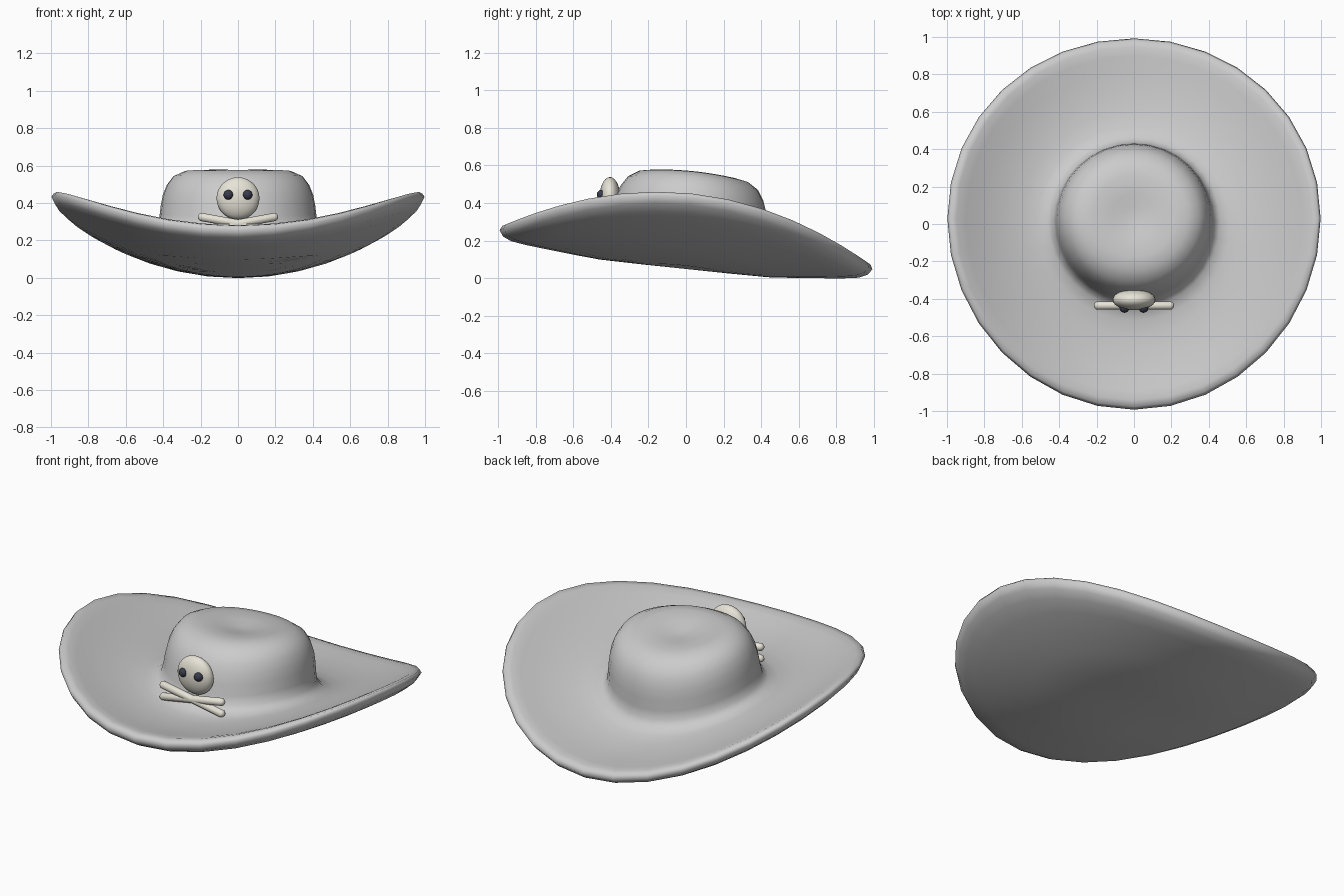
import bpy, bmesh, math
from mathutils import Vector

if "Cube" in bpy.data.objects:
    bpy.data.objects.remove(bpy.data.objects["Cube"])

TILT = 0.105      # front of the hat is raised
BEND = 0.285      # both sides of the brim curl up
SEGMENTS = 32


def material(name, colour):
    m = bpy.data.materials.new(name)
    m.diffuse_color = (*colour, 1)
    m.use_nodes = True
    m.node_tree.nodes["Principled BSDF"].inputs["Base Color"].default_value = m.diffuse_color
    return m


bone_mat = material("bone", (0.80, 0.77, 0.68))
eye_mat = material("dark_eye", (0.04, 0.045, 0.07))


def finish(bm, name, mat=None):
    bmesh.ops.recalc_face_normals(bm, faces=bm.faces)
    for f in bm.faces:
        f.smooth = True
    me = bpy.data.meshes.new(name)
    bm.to_mesh(me)
    bm.free()
    ob = bpy.data.objects.new(name, me)
    bpy.context.collection.objects.link(ob)
    if mat:
        me.materials.append(mat)
    return ob


def lathe(profile, segments):
    """Revolve (radius, height) points round z; zero radius makes a pole."""
    bm = bmesh.new()
    rings = []
    for r, z in profile:
        if r == 0:
            rings.append([bm.verts.new((0, 0, z))] * segments)
        else:
            rings.append([bm.verts.new((r * math.cos(2 * math.pi * i / segments),
                                        r * math.sin(2 * math.pi * i / segments), z))
                          for i in range(segments)])
    for a, b in zip(rings, rings[1:]):
        for i in range(segments):
            j = (i + 1) % segments
            bm.faces.new(list(dict.fromkeys((a[i], a[j], b[j], b[i]))))
    return bm


# Hat: closed underside, rounded rim, brim top and dimpled crown
profile = [(0, .05), (.25, .05), (.45, .052), (.58, .062), (.72, .075), (.85, .088),
           (.93, .100), (.975, .120), (.998, .152), (.985, .176), (.95, .184),
           (.90, .180), (.82, .170), (.70, .163), (.60, .166), (.52, .175),
           (.46, .195), (.43, .228), (.42, .28), (.413, .34), (.402, .40),
           (.382, .455), (.348, .508), (.29, .545), (.22, .558), (.12, .550),
           (.05, .538), (0, .535)]
hat = lathe(profile, SEGMENTS)
c, s = math.cos(math.atan(TILT)), math.sin(math.atan(TILT))
for v in hat.verts:
    x, y, z = v.co
    z += BEND * x * x
    v.co = (x, y * c + z * s - 0.016, z * c - y * s)
finish(hat, "hat")


# Skull and eyes: ellipsoids
def ellipsoid(name, centre, radii, mat, segments=24, rings=14):
    bm = bmesh.new()
    bmesh.ops.create_uvsphere(bm, u_segments=segments, v_segments=rings, radius=1)
    bmesh.ops.scale(bm, vec=Vector(radii), verts=bm.verts)
    ob = finish(bm, name, mat)
    ob.location = centre
    return ob


ellipsoid("skull", (0, -.405, .425), (.115, .056, .113), bone_mat)
for side, label in ((-1, "left"), (1, "right")):
    ellipsoid("eye_" + label, (side * .051, -.449, .444), (.026, .026, .026), eye_mat, 16, 10)

# Crossed bones: round-ended rods
R, HALF = .022, .218
rod = [(0, -HALF), (R * .6, -HALF + .004), (R, -HALF + .015),
       (R, HALF - .015), (R * .6, HALF - .004), (0, HALF)]
for side, label in ((-1, "a"), (1, "b")):
    bone = finish(lathe(rod, 16), "crossbone_" + label, bone_mat)
    bone.location = (0, -.436, .29)
    bone.rotation_euler = (0, math.pi / 2 + side * .18, 0)
